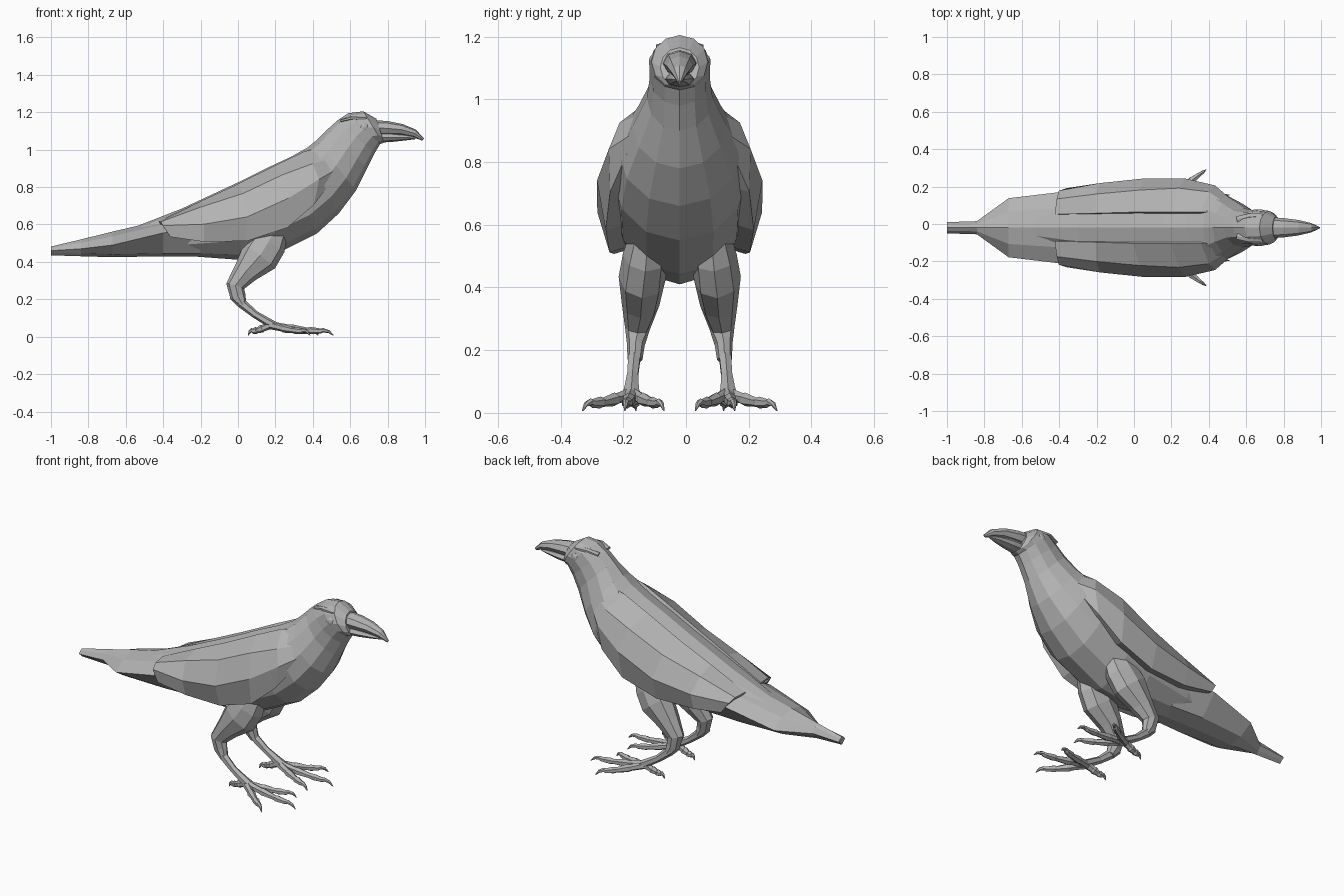
import bpy, bmesh, math
from mathutils import Vector

CY = -0.02  # symmetry plane of the bird
grey = bpy.data.materials.new("plain grey")
grey.diffuse_color = (0.45, 0.45, 0.45, 1)


def make(name, verts, faces, mirror=False):
    bm = bmesh.new()
    vs = [bm.verts.new(v) for v in verts]
    for f in faces:
        bm.faces.new([vs[i] for i in f])
    bmesh.ops.recalc_face_normals(bm, faces=bm.faces)
    me = bpy.data.meshes.new(name)
    bm.to_mesh(me)
    bm.free()
    me.materials.append(grey)
    ob = bpy.data.objects.new(name, me)
    ob.location.y = CY
    bpy.context.collection.objects.link(ob)
    if mirror:
        m = ob.modifiers.new("mirror", 'MIRROR')
        m.use_axis = (False, True, False)
        m.use_mirror_merge = False
    return ob


def loft(name, rings, mirror=False):
    n = len(rings[0])
    verts = [p for r in rings for p in r]
    faces = [(i * n + j, i * n + (j + 1) % n, (i + 1) * n + (j + 1) % n, (i + 1) * n + j)
             for i in range(len(rings) - 1) for j in range(n)]
    faces += [tuple(range(n)), tuple(range((len(rings) - 1) * n, len(rings) * n))]
    return make(name, verts, faces, mirror)


def ellipse(c, u, v, n):
    return [c + u * math.cos(2 * math.pi * k / n) + v * math.sin(2 * math.pi * k / n)
            for k in range(n)]


def profile_loft(name, sections, n):
    # each section: top x, top z, bottom x, bottom z, half width
    rings = []
    for tx, tz, bx, bz, w in sections:
        t, b = Vector((tx, 0, tz)), Vector((bx, 0, bz))
        rings.append(ellipse((t + b) / 2, (t - b) / 2, Vector((0, w, 0)), n))
    return loft(name, rings)


def tube(name, path, n=6):
    # each point: x, y, z, radius in the side plane, radius across
    pts = [Vector(p[:3]) for p in path]
    rings = []
    for i, p in enumerate(path):
        d = (pts[min(i + 1, len(pts) - 1)] - pts[max(i - 1, 0)]).normalized()
        side = (Vector((0, 1, 0)) - d * d.y).normalized()
        rings.append(ellipse(pts[i], d.cross(side) * p[3], side * p[4], n))
    return loft(name, rings, True)


# body, neck and head
profile_loft("body", [
    (-.62, .56, -.60, .44, .06), (-.30, .685, -.25, .43, .15), (0, .825, .02, .41, .19),
    (.15, .90, .20, .44, .21), (.28, .96, .42, .55, .215), (.37, 1.01, .54, .66, .195),
    (.42, 1.05, .63, .78, .15), (.48, 1.11, .69, .90, .105), (.53, 1.155, .73, .98, .096),
    (.59, 1.195, .76, 1.03, .097), (.67, 1.205, .775, 1.035, .09),
    (.74, 1.165, .78, 1.04, .062)], 12)

# beak, two mandibles
profile_loft("upper_beak", [
    (.72, 1.158, .72, 1.075, .056), (.80, 1.153, .79, 1.075, .052), (.88, 1.137, .87, 1.077, .042),
    (.95, 1.108, .94, 1.065, .026), (.995, 1.06, .985, 1.048, .005)], 8)
profile_loft("lower_beak", [
    (.72, 1.09, .72, 1.036, .05), (.82, 1.09, .82, 1.041, .043), (.90, 1.08, .90, 1.05, .028),
    (.95, 1.068, .95, 1.056, .01)], 8)

# low brow ridges and round eyes
tube("brow", [(.55, .045, 1.155, .008, .018), (.61, .058, 1.17, .01, .02),
              (.68, .06, 1.165, .012, .018), (.735, .043, 1.143, .006, .01)])
up, fwd = Vector((0, 0, 1)), Vector((1, 0, 0))
loft("eye", [ellipse(Vector((.675, y, 1.119)), up * r, fwd * r, 8)
             for y, r in [(.06, .027), (.086, .026), (.094, .018), (.098, .008)]], True)

# tail: ridge, edges and keel
rings = []
for x, top, edge, bot, w in [(-.20, .70, .58, .43, .17), (-.40, .625, .555, .43, .19),
                             (-.67, .562, .49, .425, .158), (-.84, .52, .47, .43, .035),
                             (-1.0, .482, .46, .435, .03)]:
    shoulder = top * .65 + edge * .35
    rings.append([(x, 0, top), (x, w * .55, shoulder), (x, w, edge), (x, w * .5, bot + .015),
                  (x, 0, bot), (x, -w * .5, bot + .015), (x, -w, edge), (x, -w * .55, shoulder)])
loft("tail", rings)

# folded wings: stations from shoulder to tip, each from back to lower edge
stations = [
    [(.43, .08, 1.0), (.50, .118, .945), (.52, .14, .89), (.49, .165, .83)],
    [(.36, .08, .985), (.40, .185, .92), (.43, .218, .84), (.40, .218, .71)],
    [(.20, .08, .908), (.24, .205, .86), (.27, .255, .74), (.26, .232, .59)],
    [(0, .08, .808), (.03, .195, .76), (.05, .254, .64), (.05, .22, .52)],
    [(-.20, .075, .715), (-.20, .175, .685), (-.18, .23, .60), (-.18, .205, .515)],
    [(-.42, .07, .61), (-.41, .15, .607), (-.40, .19, .59), (-.36, .205, .54)]]
for s in stations:  # tuck the lower edge in against the body
    x, y, z = s[3]
    s.append((x - .01, y - .075, z + .025))
wing = make("wing", [p for s in stations for p in s],
            [(i * 5 + j, i * 5 + j + 1, i * 5 + j + 6, i * 5 + j + 5)
             for i in range(5) for j in range(4)], True)
sol = wing.modifiers.new("thickness", 'SOLIDIFY')
sol.thickness = .018
sol.offset = 0

# legs: feathered thigh and bare shank
tube("thigh", [(.21, .10, .60, .07, .05), (.16, .11, .50, .10, .072), (.115, .12, .43, .105, .075),
               (.04, .125, .345, .068, .06), (-.015, .135, .27, .05, .04),
               (.0, .14, .215, .042, .028), (.025, .143, .17, .022, .024)], 8)
tube("shank", [(-.015, .14, .225, .035, .022), (.02, .145, .178, .026, .022),
               (.09, .15, .12, .02, .02), (.16, .153, .078, .022, .026),
               (.22, .155, .05, .018, .032)])

# toes with hooked claws, all starting at the ball of the foot
ball = Vector((.17, .153, .06))
for name, tx, ty in [("middle_toe", .51, .175), ("outer_toe", .385, .31),
                     ("inner_toe", .43, .05), ("hind_toe", .055, .14)]:
    tip = Vector((tx, ty, .006))
    path = []
    for t, z, r in [(0, .062, .022), (.3, .046, .018), (.36, .043, .022), (.58, .034, .015),
                    (.64, .033, .019), (.8, .03, .014), (.84, .034, .012), (.93, .027, .008),
                    (1, .007, .002)]:
        p = ball.lerp(tip, t)
        path.append((p.x, p.y, z, r, r))
    tube(name, path)
